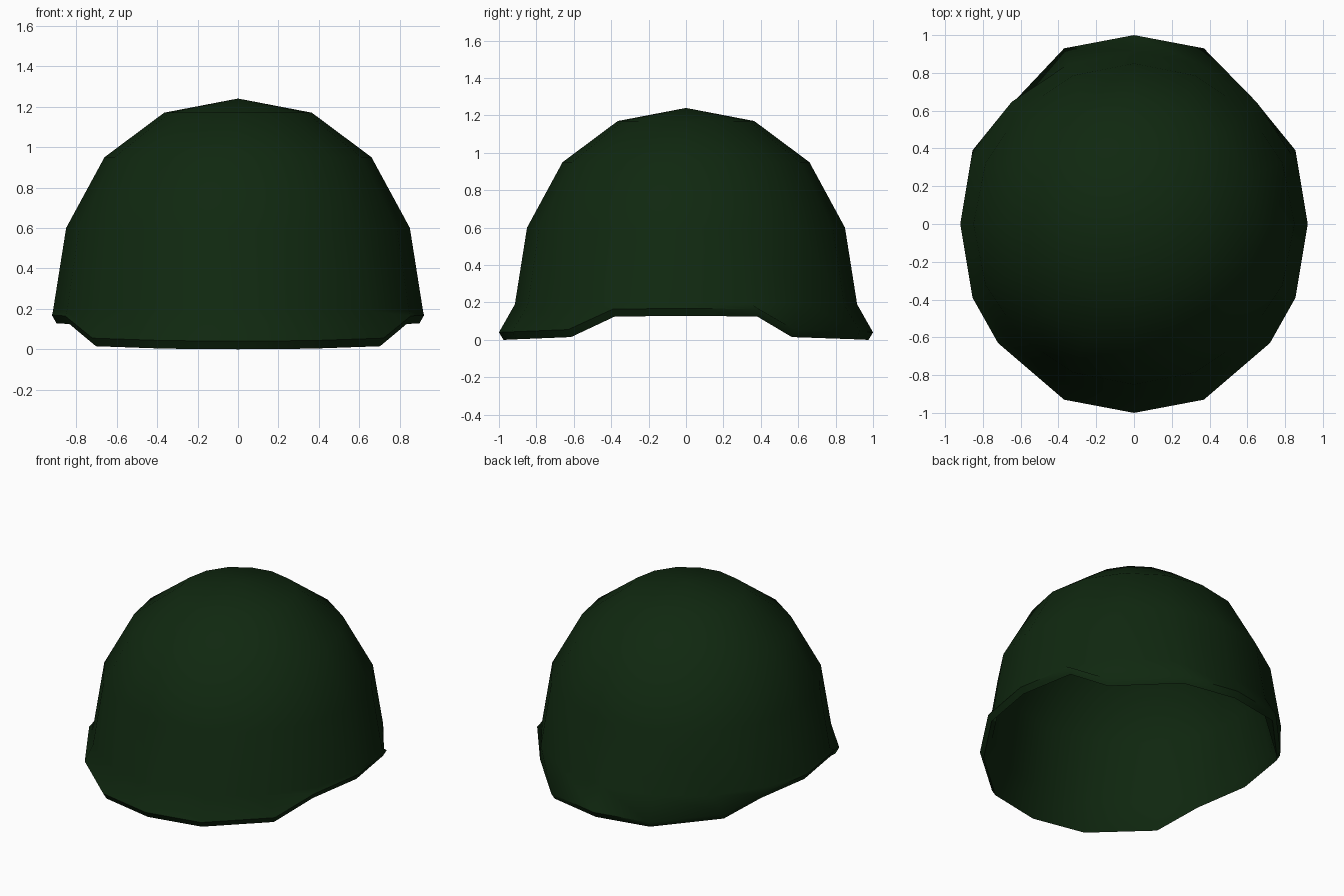
import bpy
import bmesh
import math

cube = bpy.data.objects.get("Cube")
if cube:
    bpy.data.objects.remove(cube, do_unlink=True)

# Dark green paint
green = bpy.data.materials.new("dark_green")
green.use_nodes = True
colour = (0.005, 0.021, 0.005, 1)
green.diffuse_color = colour
green.node_tree.nodes["Principled BSDF"].inputs["Base Color"].default_value = colour

SIDES = 16
THICK = 0.035
TOP = 1.24
# Dome profile from crown down: radius, height
PROFILE = [(0.365, 1.17), (0.66, 0.95), (0.85, 0.60), (0.915, 0.19)]
# Lower edge for one quarter, from the side round to the middle of the brim
BACK = [(0.92, 0, 0.168), (0.855, 0.39, 0.165), (0.70, 0.58, 0.055),
        (0.37, 0.93, 0.043), (0, 1, 0.04)]
FRONT = BACK[:2] + [(0.72, 0.63, 0.055)] + BACK[3:]


def rim_point(i):
    """Mirror the quarter edge to any of the sixteen directions."""
    quarter = BACK if i <= SIDES // 2 else FRONT
    half = i % (SIDES // 2)
    x, y, z = quarter[min(half, SIDES // 2 - half)]
    a = math.tau * i / SIDES
    return math.copysign(x, math.cos(a)), math.copysign(y, math.sin(a)), z


def ring(bm, radius, z):
    return [bm.verts.new((radius * math.cos(math.tau * i / SIDES),
                          radius * math.sin(math.tau * i / SIDES), z))
            for i in range(SIDES)]


def bridge(bm, upper, lower):
    for i in range(SIDES):
        j = (i + 1) % SIDES
        bm.faces.new((upper[i], lower[i], lower[j], upper[j]))


def dome(bm, inset, drop):
    """Add one skin of the shell and return its lower edge."""
    crown = bm.verts.new((0, 0, TOP - inset))
    rings = [ring(bm, r * (1 - inset), z - inset * z) for r, z in PROFILE]
    edge = []
    for i in range(SIDES):
        x, y, z = rim_point(i)
        s = 1 - inset * 0.7
        edge.append(bm.verts.new((x * s, y * s, z - drop)))
    rings.append(edge)
    for i in range(SIDES):
        bm.faces.new((crown, rings[0][i], rings[0][(i + 1) % SIDES]))
    for upper, lower in zip(rings, rings[1:]):
        bridge(bm, upper, lower)
    return edge


# Helmet shell: outer skin, inner skin and the rim joining them
bm = bmesh.new()
outer = dome(bm, 0, 0)
inner = dome(bm, THICK, 0.04)
bridge(bm, outer, inner)
bmesh.ops.recalc_face_normals(bm, faces=bm.faces)
mesh = bpy.data.meshes.new("helmet_shell")
bm.to_mesh(mesh)
bm.free()
mesh.materials.append(green)

helmet = bpy.data.objects.new("helmet_shell", mesh)
bpy.context.collection.objects.link(helmet)
bpy.ops.object.select_all(action="DESELECT")
helmet.select_set(True)
bpy.context.view_layer.objects.active = helmet
bpy.ops.object.shade_smooth_by_angle(angle=math.radians(50))
